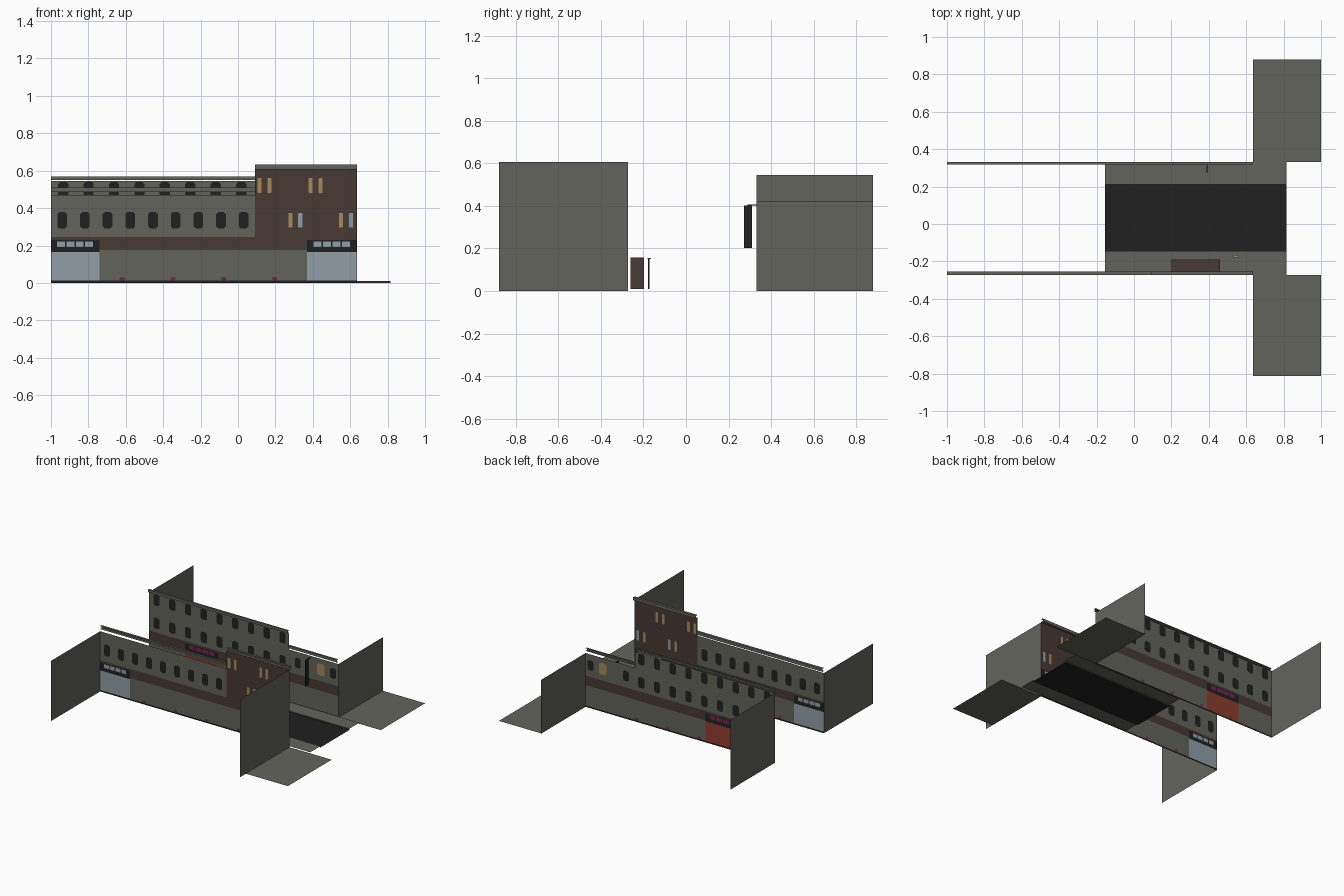
import bpy, bmesh, math

if "Cube" in bpy.data.objects:
    bpy.data.objects.remove(bpy.data.objects["Cube"])

COLS = {
    "stone_grey": (0.125, 0.127, 0.106), "brick_brown": (0.063, 0.041, 0.035),
    "near_black": (0.0145, 0.0145, 0.0145), "pale_blue": (0.28, 0.34, 0.38),
    "shop_red": (0.27, 0.045, 0.028), "window_tan": (0.38, 0.25, 0.11),
    "magenta": (0.17, 0.018, 0.085),
}
MATS = {}
for n, c in COLS.items():
    m = bpy.data.materials.new(n)
    m.diffuse_color = (*c, 1)
    m.use_nodes = True
    m.node_tree.nodes["Principled BSDF"].inputs["Base Color"].default_value = m.diffuse_color
    MATS[n] = m
NAMES = list(COLS)
G, B, K, P, R, T, M = range(7)


def finish(name, bm):
    me = bpy.data.meshes.new(name)
    bm.to_mesh(me)
    bm.free()
    for n in NAMES:
        me.materials.append(MATS[n])
    ob = bpy.data.objects.new(name, me)
    bpy.context.collection.objects.link(ob)
    return ob


def quads(name, faces):
    """faces: list of (corner points, material)"""
    bm = bmesh.new()
    for pts, mi in faces:
        f = bm.faces.new([bm.verts.new(p) for p in pts])
        f.material_index = mi
    return finish(name, bm)


def flat(x0, x1, y0, y1, z):
    return [(x0, y0, z), (x1, y0, z), (x1, y1, z), (x0, y1, z)]


def side(x, y0, y1, z0, z1):
    return [(x, y0, z0), (x, y1, z0), (x, y1, z1), (x, y0, z1)]


def face(x0, x1, y, z0, z1):
    return [(x0, y, z0), (x1, y, z0), (x1, y, z1), (x0, y, z1)]


def box(name, x0, x1, y0, y1, z0, z1, mi):
    bm = bmesh.new()
    bmesh.ops.create_cube(bm, size=1)
    for v in bm.verts:
        v.co = (x1 if v.co.x > 0 else x0, y1 if v.co.y > 0 else y0, z1 if v.co.z > 0 else z0)
    for f in bm.faces:
        f.material_index = mi
    return finish(name, bm)


def wall(name, y, outline, rects):
    """Sheet cut along every rectangle edge; the last rectangle holding a cell colours it."""
    allr = outline + rects
    xs = sorted({round(v, 4) for r in allr for v in r[:2]})
    zs = sorted({round(v, 4) for r in allr for v in r[2:4]})
    bm = bmesh.new()
    for x0, x1 in zip(xs, xs[1:]):
        for z0, z1 in zip(zs, zs[1:]):
            cx, cz = (x0 + x1) / 2, (z0 + z1) / 2
            inside = [r for r in outline if r[0] < cx < r[1] and r[2] < cz < r[3]]
            if not inside:
                continue
            mi = [r for r in inside + rects if r[0] < cx < r[1] and r[2] < cz < r[3]][-1][4]
            f = bm.faces.new([bm.verts.new(p) for p in face(x0, x1, y, z0, z1)])
            f.material_index = mi
    bmesh.ops.remove_doubles(bm, verts=bm.verts, dist=1e-5)
    return finish(name, bm)


def windows(name, y, items, c=0.012):
    """Chamfered panes, one on each side of the sheet: (cx, z0, z1, width, mat)"""
    faces = []
    for cx, z0, z1, w, mi in items:
        a, b = cx - w / 2, cx + w / 2
        k = min(c, w * 0.3)
        pts = [(a + k, z0), (b - k, z0), (b, z0 + k), (b, z1 - k),
               (b - k, z1), (a + k, z1), (a, z1 - k), (a, z0 + k)]
        faces.append(([(x, y - 0.002, z) for x, z in pts], mi))
        faces.append(([(x, y + 0.002, z) for x, z in reversed(pts)], mi))
    return quads(name, faces)


def shop(x0, x1, col, trim):
    """Shop front: coloured shutter, dark fascia and a row of trim panels"""
    rects = [(x0, x1, 0.165, 0.23, K), (x0, x1, 0.012, 0.165, col)]
    step = (x1 - x0 - 0.06) / 4
    return rects + [(x0 + 0.033 + i * step, x0 + 0.025 + (i + 1) * step, 0.193, 0.222, trim)
                    for i in range(4)]


def cornice(name, x0, x1, y0, y1, z0, z1):
    """Open-ended ledge: top, bottom and street face"""
    quads(name, [(flat(x0, x1, min(y0, y1), max(y0, y1), z1), G),
                 (flat(x0, x1, min(y0, y1), max(y0, y1), z0), G),
                 (face(x0, x1, y1, z0, z1), G)])


XL, XR, YF, YB = -1.0, 0.635, -0.273, 0.332

# Front facade: low terrace and brick tower
wall("front_facade", YF,
     [(XL, 0.09, 0, 0.47, G), (0.09, XR, 0, 0.61, B)],
     [(XL, XR, 0.17, 0.245, B), (-0.74, 0.37, 0.012, 0.175, G), (XL, XR, 0, 0.012, K)]
     + shop(XL, -0.74, P, P) + shop(0.37, XR, P, P))
windows("front_windows", YF, [(-0.94 + 0.1213 * i, 0.29, 0.38, 0.052, K) for i in range(9)])
windows("tower_windows", YF,
        [(x, 0.48, 0.56, 0.022, T) for x in (0.115, 0.168, 0.388, 0.442)]
        + [(x, 0.295, 0.375, 0.022, T) for x in (0.28, 0.55)]
        + [(x, 0.295, 0.375, 0.022, P) for x in (0.333, 0.605)], 0.004)
cornice("front_cornice", XL, 0.09, YF, -0.253, 0.487, 0.51)
cornice("tower_cornice", 0.09, XR, YF, -0.253, 0.61, 0.632)

# Back facade: tall terrace and low wing
wall("back_facade", YB,
     [(XL, 0.21, 0, 0.545, G), (0.21, XR, 0, 0.42, G)],
     [(XL, XR, 0.17, 0.245, B), (XL, XR, 0, 0.012, K)] + shop(-0.69, -0.40, R, M))
windows("back_windows", YB,
        [(-0.935 + 0.136 * i, z, z + 0.085, 0.055, K) for i in range(9) for z in (0.275, 0.455)]
        + [(0.285, 0.295, 0.375, 0.05, K), (0.59, 0.295, 0.375, 0.05, K),
           (0.485, 0.29, 0.38, 0.065, T)])
cornice("back_cornice", XL, 0.21, YB, 0.317, 0.55, 0.57)
cornice("wing_cornice", 0.21, XR, YB, 0.317, 0.437, 0.457)

# Small magenta flowers along the wall feet
for nm, y in (("front_flowers", YF), ("back_flowers", YB)):
    windows(nm, y, [(-0.62 + 0.272 * i, 0.012, 0.032, 0.03, M) for i in range(4)], 0.008)

# Blank return walls at the ends
quads("return_walls", [(side(XL, -0.88, YF, 0, 0.47), G), (side(XR, -0.88, YF, 0, 0.607), G),
                       (side(XL, YB, 0.88, 0, 0.545), G), (side(XR, YB, 0.88, 0, 0.42), G)])

# Side yards, pavements with kerbs, road
quads("side_yards", [(flat(XR, 1, -0.813, YF, 0.002), G), (flat(XR, 1, YB, 0.88, 0.002), G)])
X0, X1 = -0.155, 0.815
quads("pavements", [(flat(X0, X1, YF, -0.145, 0.01), G), (flat(X0, X1, 0.21, YB, 0.01), G),
                    (face(X0, X1, -0.145, 0, 0.01), B), (face(X0, X1, 0.21, 0, 0.01), B)])
quads("road", [(flat(X0, X1, -0.145, 0.21, 0.0), K)])

# Street shelter: roof, back and two ends
quads("street_shelter", [(flat(0.2, 0.46, -0.265, -0.19, 0.157), B),
                         (face(0.2, 0.46, -0.262, 0.01, 0.157), B),
                         (side(0.2, -0.262, -0.197, 0.01, 0.157), B),
                         (side(0.46, -0.262, -0.197, 0.01, 0.157), B)])
# Stop pole with small cap plate
box("stop_pole", 0.54, 0.546, -0.178, -0.172, 0.01, 0.15, K)
box("stop_plate", 0.531, 0.555, -0.18, -0.165, 0.15, 0.156, P)

# Hanging board on the low wing
box("hanging_board", 0.388, 0.394, 0.272, 0.31, 0.203, 0.403, K)
box("board_arm", 0.389, 0.393, 0.29, YB, 0.401, 0.407, K)
